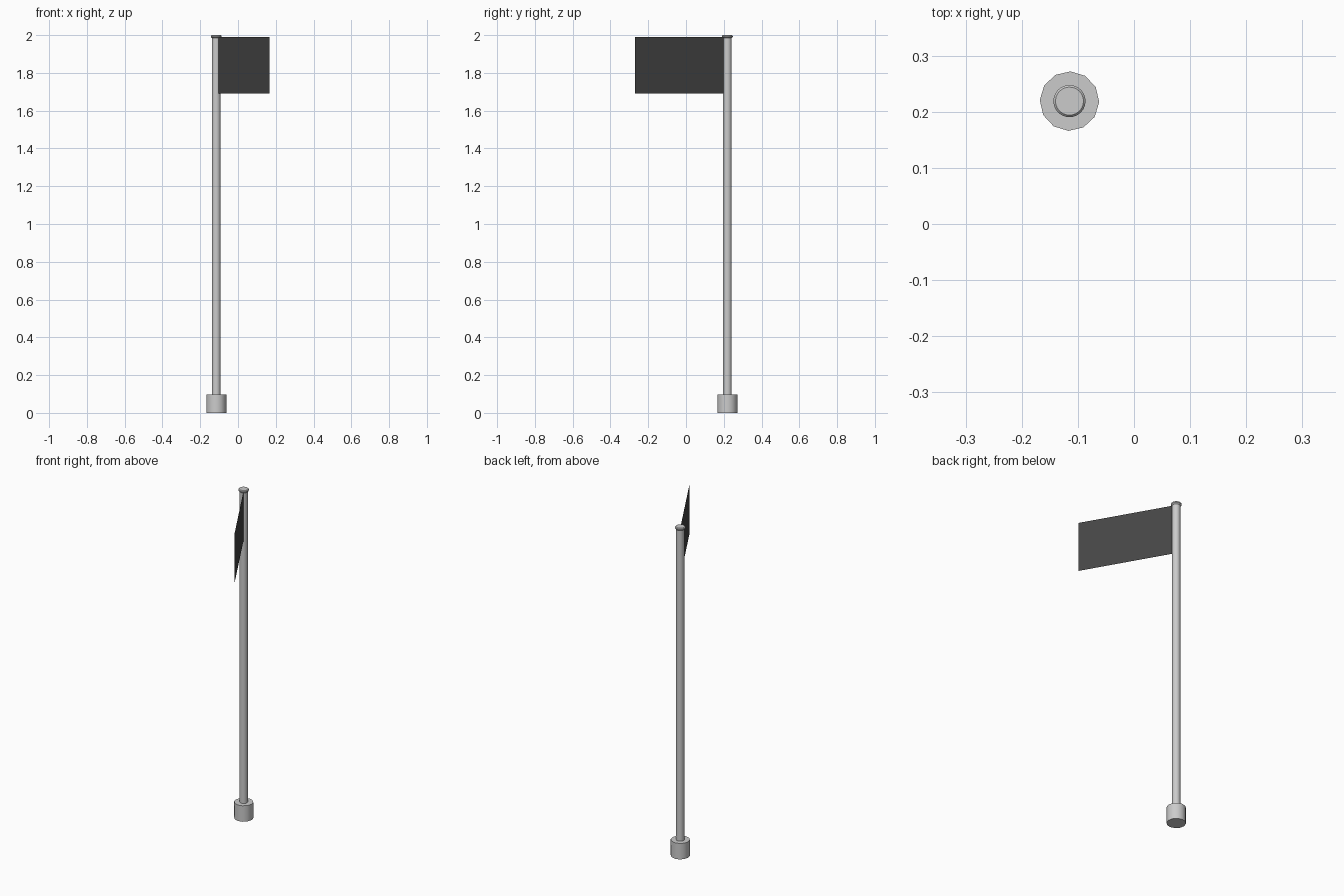
import bpy, bmesh, math
from mathutils import Vector

if "Cube" in bpy.data.objects:
    bpy.data.objects.remove(bpy.data.objects["Cube"])

CX, CY = -0.115, 0.219          # pole axis
ANGLE = math.radians(-60.1)     # direction the flag flies


def make_object(name, bm):
    mesh = bpy.data.meshes.new(name)
    bm.to_mesh(mesh)
    bm.free()
    obj = bpy.data.objects.new(name, mesh)
    bpy.context.collection.objects.link(obj)
    return obj


def lathe(name, profile, sides, turn=0.0):
    """Revolve (radius, height) points about the pole axis and cap both ends."""
    bm = bmesh.new()
    rings = []
    for r, z in profile:
        rings.append([bm.verts.new((CX + r * math.cos(turn + i * math.tau / sides),
                                    CY + r * math.sin(turn + i * math.tau / sides), z))
                      for i in range(sides)])
    for low, high in zip(rings, rings[1:]):
        for i in range(sides):
            j = (i + 1) % sides
            bm.faces.new((low[i], low[j], high[j], high[i]))
    bm.faces.new(rings[0][::-1])
    bm.faces.new(rings[-1])
    obj = make_object(name, bm)
    bpy.ops.object.select_all(action='DESELECT')
    obj.select_set(True)
    bpy.context.view_layer.objects.active = obj
    bpy.ops.object.shade_smooth_by_angle(angle=math.radians(40))
    return obj


# Twelve-sided foot, slim pole and finial cap
lathe("base", [(0.053, 0.0), (0.053, 0.097)], 12, math.radians(-2))
lathe("pole", [(0.0225, 0.097), (0.0225, 1.988)], 24)
lathe("pole_cap", [(0.023, 1.984), (0.0287, 1.990), (0.0287, 1.996), (0.025, 2.0)], 24)

# Flat flag hung from the pole's surface
bm = bmesh.new()
d = Vector((math.cos(ANGLE), math.sin(ANGLE), 0))
axis = Vector((CX, CY, 0))
near, far = axis + d * 0.021, axis + d * 0.563
corners = [(near, 1.69), (far, 1.69), (far, 1.99), (near, 1.99)]
bm.faces.new([bm.verts.new((p.x, p.y, z)) for p, z in corners])
flag = make_object("flag", bm)
dark = bpy.data.materials.new("dark_cloth")
dark.diffuse_color = (0.06, 0.06, 0.06, 1)
dark.use_nodes = True
dark.node_tree.nodes["Principled BSDF"].inputs["Base Color"].default_value = dark.diffuse_color
flag.data.materials.append(dark)
